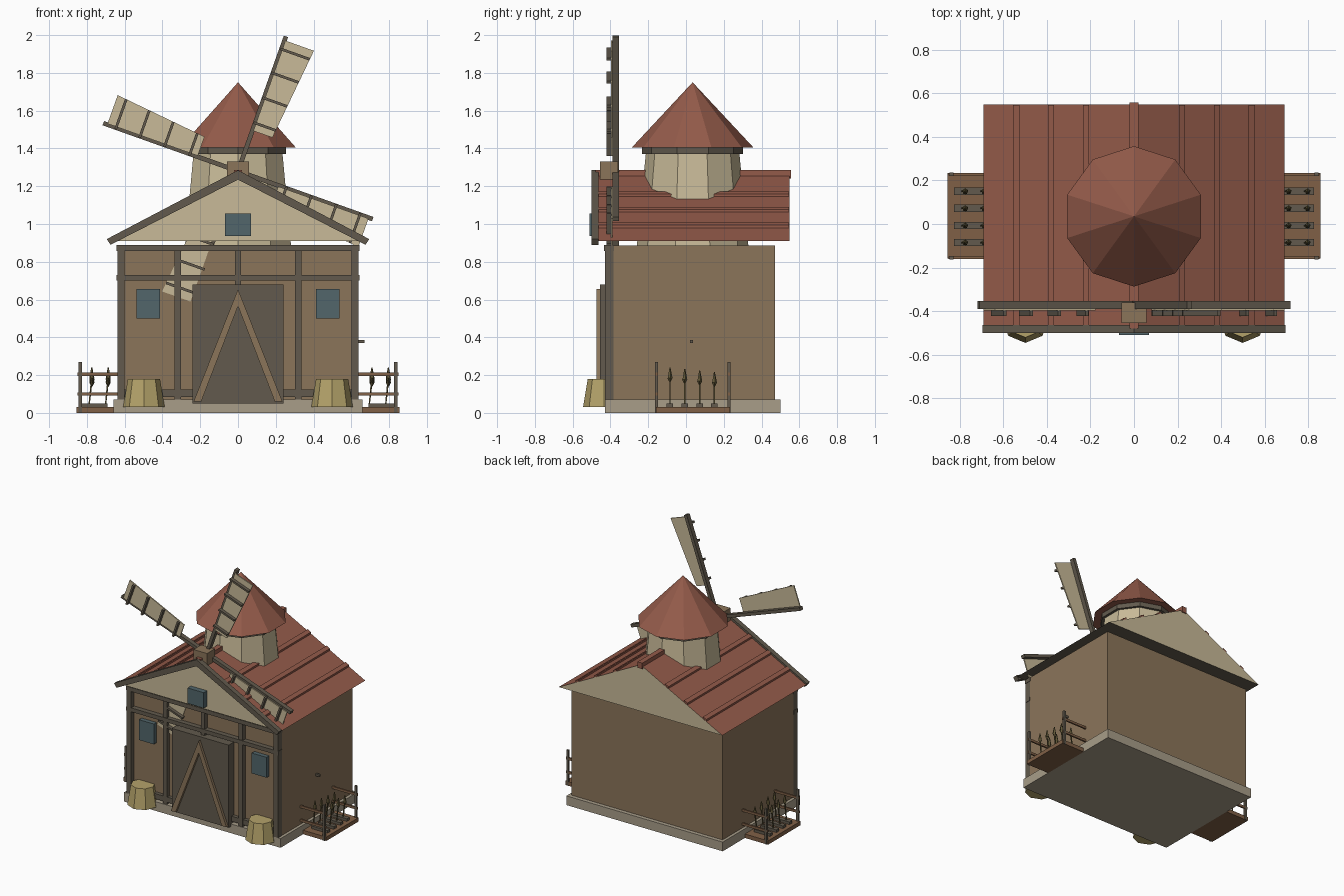
import bpy, bmesh, math
from mathutils import Vector

if "Cube" in bpy.data.objects:
    bpy.data.objects.remove(bpy.data.objects["Cube"])


def material(name, rgb):
    m = bpy.data.materials.new(name)
    lin = [((c / 255 + 0.055) / 1.055) ** 2.4 for c in rgb]
    m.diffuse_color = (*lin, 1)
    m.use_nodes = True
    m.node_tree.nodes["Principled BSDF"].inputs["Base Color"].default_value = m.diffuse_color
    return m


WALL = material("brown_wood", (139, 117, 90))
DARK = material("dark_wood", (98, 90, 77))
CREAM = material("cream_plaster", (200, 186, 152))
RED = material("red_roof", (148, 91, 74))
STONE = material("pale_stone", (168, 157, 137))
GLASS = material("blue_glass", (82, 102, 107))
STRAW = material("straw", (180, 162, 106))
RUST = material("rail_wood", (128, 96, 70))
PLANT = material("plant_olive", (98, 88, 56))


def finish(bm, name, *mats):
    bmesh.ops.recalc_face_normals(bm, faces=bm.faces[:])
    mesh = bpy.data.meshes.new(name)
    bm.to_mesh(mesh)
    bm.free()
    for m in mats:
        mesh.materials.append(m)
    obj = bpy.data.objects.new(name, mesh)
    bpy.context.collection.objects.link(obj)
    return obj


def prism(name, pts, y0, y1, mat):
    """Extrude an x-z outline along y."""
    bm = bmesh.new()
    face = bm.faces.new([bm.verts.new((x, y0, z)) for x, z in pts])
    new = bmesh.ops.extrude_face_region(bm, geom=[face])["geom"]
    bmesh.ops.translate(bm, vec=(0, y1 - y0, 0),
                        verts=[g for g in new if isinstance(g, bmesh.types.BMVert)])
    return finish(bm, name, mat)


def box(name, x0, x1, y0, y1, z0, z1, mat):
    return prism(name, [(x0, z0), (x1, z0), (x1, z1), (x0, z1)], y0, y1, mat)


def bar(name, a, b, width, y0, y1, mat):
    """Straight board between two x-z points."""
    a, b = Vector(a), Vector(b)
    d = (b - a).normalized() * width / 2
    n = Vector((-d.y, d.x))
    return prism(name, [a + n, b + n, b - n, a - n], y0, y1, mat)


def cone(name, sides, r0, r1, z0, z1, x, y, mat, turn=0.0):
    bm = bmesh.new()
    bmesh.ops.create_cone(bm, cap_ends=True, segments=sides, radius1=r0, radius2=r1, depth=z1 - z0)
    for v in bm.verts:
        px, py = v.co.x, v.co.y
        v.co = (px * math.cos(turn) - py * math.sin(turn) + x,
                px * math.sin(turn) + py * math.cos(turn) + y, v.co.z + (z0 + z1) / 2)
    bmesh.ops.remove_doubles(bm, verts=bm.verts[:], dist=1e-5)
    return finish(bm, name, mat)


# Barn body on its stone plinth
box("plinth", -0.66, 0.66, -0.43, 0.50, 0, 0.07, STONE)
box("barn_body", -0.638, 0.638, -0.392, 0.47, 0.07, 0.887, WALL)

# Gable roof: red slopes, plaster ends, dark underside
roof = prism("gable_roof", [(-0.69, 0.91), (0.69, 0.91), (0, 1.265)], -0.47, 0.548, RED)
roof.data.materials.append(CREAM)
roof.data.materials.append(DARK)
for p in roof.data.polygons:
    p.material_index = 1 if abs(p.normal.y) > 0.9 else 2 if p.normal.z < -0.9 else 0
prism("gable_fascia", [(-0.695, 0.92), (0, 1.285), (0.695, 0.92),
                       (0.675, 0.89), (0, 1.235), (-0.675, 0.89)], -0.50, -0.462, DARK)
box("ridge_beam", -0.02, 0.02, -0.48, 0.556, 1.24, 1.285, RED)
for s in (-1, 1):
    for x in (0.22, 0.38, 0.54):
        top = [(s * u, 1.265 - 0.5145 * u + h)
               for u, h in ((x - 0.014, -0.01), (x + 0.014, -0.01), (x + 0.014, 0.014), (x - 0.014, 0.014))]
        prism("roof_batten", top, -0.468, 0.546, RED)
box("gable_window", -0.068, 0.068, -0.51, -0.46, 0.937, 1.055, GLASS)

# Ten-sided tower
cone("tower", 10, 0.295, 0.247, 0.887, 1.38, 0, 0.035, CREAM)
cone("tower_trim", 10, 0.268, 0.268, 1.37, 1.407, 0, 0.035, DARK)
cone("tower_roof", 10, 0.322, 0, 1.405, 1.75, 0, 0.035, RED)

# Front timber frame
for s in (-1, 1):
    box("corner_post", s * 0.62 - 0.019, s * 0.62 + 0.019, -0.43, -0.385, 0.07, 0.87, DARK)
    box("inner_post", s * 0.32 - 0.017, s * 0.32 + 0.017, -0.425, -0.385, 0.07, 0.87, DARK)
    a, b = sorted((s * 0.24, s * 0.61))
    box("sill_beam", a, b, -0.42, -0.385, 0.085, 0.125, DARK)
    a, b = sorted((s * 0.413, s * 0.538))
    box("wall_window", a, b, -0.425, -0.385, 0.50, 0.655, GLASS)
box("top_beam", -0.642, 0.642, -0.435, -0.38, 0.857, 0.888, DARK)
box("middle_beam", -0.642, 0.642, -0.43, -0.385, 0.70, 0.73, DARK)
box("centre_post", -0.016, 0.016, -0.425, -0.385, 0.68, 0.87, DARK)

# Barn door with angled braces
box("door", -0.24, 0.24, -0.455, -0.385, 0.05, 0.68, DARK)
for s in (-1, 1):
    prism("door_brace", [(0, 0.655), (s * 0.235, 0.06), (s * 0.195, 0.06), (0, 0.565)],
          -0.475, -0.45, WALL)

# Sail wheel: four blades around a hub
HUB = Vector((0, 1.28))
box("sail_hub", -0.057, 0.057, -0.455, -0.36, 1.22, 1.33, WALL)
for i in range(4):
    ang = math.radians(70.4 + 90 * i)
    d = Vector((math.cos(ang), math.sin(ang)))
    n = Vector((d.y, -d.x))
    bar("sail_spar", HUB, HUB + d * 0.757, 0.024, -0.389, -0.354, DARK)
    prism("sail_cloth", [HUB + d * r + n * w for r, w in
                         ((0.228, 0.005), (0.735, 0.005), (0.735, 0.165), (0.228, 0.112))],
          -0.397, -0.388, CREAM)
    for r in (0.27, 0.41, 0.55, 0.685):
        w = 0.112 + (r - 0.228) * 0.105
        bar("sail_slat", HUB + d * r - n * 0.008, HUB + d * r + n * w, 0.014, -0.422, -0.395, DARK)

# Straw bundles beside the door
for s in (-1, 1):
    cone("straw_bundle", 8, 0.11, 0.085, 0.03, 0.18, s * 0.498, -0.435, STRAW, math.pi / 2)

# Side peg
box("wall_peg", 0.63, 0.67, 0.022, 0.038, 0.37, 0.386, DARK)

# Vegetable patches on both sides
for s in (-1, 1):
    a, b = sorted((s * 0.65, s * 0.855))
    box("patch_bed", a, b, -0.158, 0.233, 0, 0.03, RUST)
    for y in (-0.155, 0.228):
        box("fence_post", s * 0.836 - 0.009, s * 0.836 + 0.009, y - 0.008, y + 0.008, 0, 0.27, DARK)
        for z in (0.10, 0.205):
            a, b = sorted((s * 0.63, s * 0.85))
            box("fence_rail", a, b, y - 0.006, y + 0.006, z - 0.009, z + 0.009, RUST)
    for k, y in enumerate((-0.085, -0.007, 0.072, 0.15)):
        a, b = sorted((s * 0.69, s * 0.825))
        box("soil_row", a, b, y - 0.017, y + 0.017, 0.03, 0.05, DARK)
        for x in (0.695, 0.782):
            px = s * x - (0.006 if s < 0 else 0)
            h = 0.24 - 0.008 * k
            bar("plant_stem", (px, 0.045), (px + 0.014, h - 0.05), 0.007, y - 0.0035, y + 0.0035, PLANT)
            cone("plant_head", 5, 0.014, 0.003, h - 0.055, h, px + 0.014, y, PLANT)
            cone("plant_leaf", 4, 0.004, 0.014, h - 0.075, h - 0.055, px + 0.014, y, PLANT)
